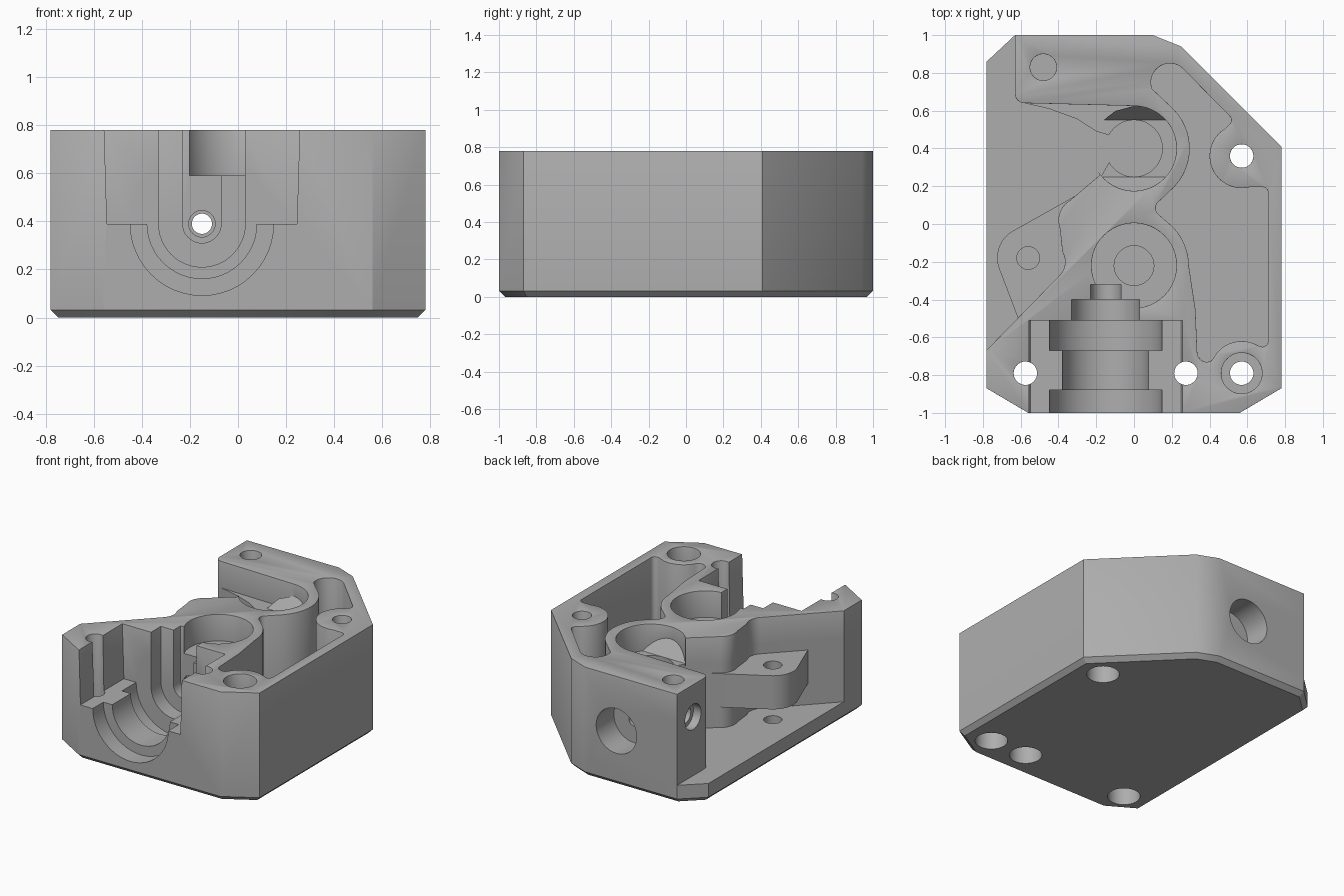
import bpy, bmesh
from math import radians, cos, sin, ceil

TOP, FLOOR, STEP, AXIS = 0.78, 0.13, 0.59, 0.39   # main heights

old = bpy.data.objects.get("Cube")
if old:
    bpy.data.objects.remove(old, do_unlink=True)

grey = bpy.data.materials.new("cast_grey")
grey.use_nodes = True
colour = (0.42, 0.42, 0.42, 1)
grey.diffuse_color = colour
grey.node_tree.nodes["Principled BSDF"].inputs["Base Color"].default_value = colour


def arc(cx, cy, r, a0, a1):
    n = max(3, ceil(abs(a1 - a0) / 7.5))
    angles = [radians(a0 + (a1 - a0) * i / n) for i in range(n + 1)]
    return [(cx + r * cos(a), cy + r * sin(a)) for a in angles]


def circle(cx, cy, r):
    return arc(cx, cy, r, 0, 360)[:-1]


def prism(name, path, lo, hi, axis="z"):
    """Solid swept from a closed profile along one axis."""
    place = {"z": lambda a, b, t: (a, b, t),
             "y": lambda a, b, t: (a, t, b),
             "x": lambda a, b, t: (t, a, b)}[axis]
    bm = bmesh.new()
    ends = [[bm.verts.new(place(a, b, t)) for a, b in path] for t in (lo, hi)]
    for end in ends:
        bm.faces.new(end)
    n = len(path)
    for i in range(n):
        j = (i + 1) % n
        bm.faces.new((ends[0][i], ends[0][j], ends[1][j], ends[1][i]))
    bmesh.ops.recalc_face_normals(bm, faces=bm.faces)
    mesh = bpy.data.meshes.new(name)
    bm.to_mesh(mesh)
    bm.free()
    obj = bpy.data.objects.new(name, mesh)
    bpy.context.collection.objects.link(obj)
    return obj


def combine(target, tool, mode="DIFFERENCE"):
    tool.hide_render = True
    mod = target.modifiers.new("cut", "BOOLEAN")
    mod.operation, mod.solver, mod.object = mode, "EXACT", tool
    graph = bpy.context.evaluated_depsgraph_get()
    mesh = bpy.data.meshes.new_from_object(target.evaluated_get(graph))
    target.modifiers.clear()
    target.data = mesh
    bpy.data.objects.remove(tool, do_unlink=True)


def cut(path, lo, hi, axis="z"):
    combine(housing, prism("cutter", path, lo, hi, axis))


# Outer block with a chamfered base
outline = [(-0.78, -0.87), (-0.56, -1), (0.56, -1), (0.78, -0.87), (0.78, 0.41),
           (0.25, 0.94), (0.1, 1), (-0.63, 1), (-0.78, 0.86)]
housing = prism("housing", outline, 0, TOP)
bm = bmesh.new()
bm.from_mesh(housing.data)
base_edges = [e for e in bm.edges if all(v.co.z < 0.01 for v in e.verts)]
bmesh.ops.bevel(bm, geom=base_edges, offset=0.032, segments=1, affect="EDGES")
bm.to_mesh(housing.data)
bm.free()

# Open side pocket: upper part, then the narrower lower part
side_wall = (arc(-0.28, 0.02, 0.12, 120, 200) + arc(-0.47, -0.2, 0.105, 30, -45)
             + [(-0.9, -0.79), (-0.9, 1.1), (-0.63, 1.1)] + arc(-0.58, 0.69, 0.05, 180, 270))
cut(side_wall + [(0, 0.625), (-0.1, 0.598), (-0.17, 0.54), (-0.2, 0.45), (-0.2, 0.3), (-0.18, 0.26)],
    STEP, 0.9)
cut(side_wall + [(-0.45, 0.61), (-0.3, 0.555), (-0.2, 0.49), (-0.13, 0.47),
                 (-0.1, 0.4), (-0.13, 0.33), (-0.17, 0.26)], FLOOR, STEP)

# Deep pocket winding around the screw bosses
pocket = (arc(0.19, 0.75, 0.1, 200, 45) + arc(0.485, 0.55, 0.03, 45, -30)
          + arc(0.57, 0.36, 0.17, 120, 285) + arc(0.68, 0.165, 0.03, 100, 0)
          + arc(0.68, -0.62, 0.03, 0, -100) + arc(0.57, -0.79, 0.17, 60, 150)
          + arc(0.385, -0.68, 0.05, 300, 180) + [(0.325, -0.45)]
          + arc(0, -0.22, 0.29, 0, 52) + arc(0.16, 0.085, 0.045, 230, 120)
          + arc(0, 0.4, 0.295, -50, 45))
cut(pocket, FLOOR, 0.9)

# Floating side tab
tab = (arc(-0.56, -0.18, 0.165, 120, 195)
       + [(-0.61, -0.51), (-0.5, -0.46), (-0.3, -0.2), (-0.3, 0.155)])
combine(housing, prism("tab", tab, 0.28, 0.52), "UNION")

# Rear gear seat with sloped sides and its shaft bore
seat = prism("seat", circle(0, 0.4, 0.225), STEP, 0.9)
slopes = [(0.25, STEP), (0.55, STEP), (0.63, 0.7), (0.63, 1), (0.17, 1), (0.17, 0.7)]
combine(seat, prism("slopes", slopes, -0.5, 0.5, "x"), "INTERSECT")
combine(housing, seat)
cut(circle(0, 0.4, 0.15), FLOOR, STEP + 0.02)

# Front gear seat
cut(circle(0, -0.22, 0.225), STEP, 0.9)
cut(circle(0, -0.22, 0.105), FLOOR, 0.7)

# Front recess with stepped round groove
cut([(-0.545, AXIS), (0.245, AXIS), (0.26, 0.9), (-0.56, 0.9)], -1.1, -0.51, "y")
for radius, lo, hi in [(0.298, -1.1, -0.88), (0.228, -0.9, -0.65), (0.298, -0.67, -0.51)]:
    cut(circle(-0.15, AXIS, radius), lo, hi, "y")
for radius, lo, hi in [(0.18, -0.52, -0.4), (0.08, -0.42, -0.32)]:
    slot = arc(-0.15, AXIS, radius, 180, 360) + [(-0.15 + radius, 0.9), (-0.15 - radius, 0.9)]
    cut(slot, lo, hi, "y")

# Feed channel from front to back
cut(circle(-0.15, AXIS, 0.055), -0.34, -0.3, "y")
cut(circle(-0.15, AXIS, 0.042), -0.34, 1.1, "y")
cut(circle(-0.15, AXIS, 0.16), 0.8, 1.1, "y")

# Screw holes through the body, counterbored from below
for x, y in [(-0.575, -0.79), (0.275, -0.79), (0.57, -0.79), (0.57, 0.36)]:
    cut(circle(x, y, 0.062), -0.1, 0.9)
    cut(circle(x, y, 0.108), -0.1, 0.2)
cut(circle(0.57, -0.79, 0.108), 0.6, 0.9)

# Blind holes: tab, rear corner and side
cut(circle(-0.56, -0.18, 0.06), 0.06, 0.6)
cut(circle(-0.48, 0.83, 0.07), 0.45, 0.9)
cut(circle(0.82, 0.55, 0.09), -0.7, -0.57, "x")
cut(circle(0.82, 0.55, 0.06), -0.7, -0.3, "x")

# Softened rim around the top face
bm = bmesh.new()
bm.from_mesh(housing.data)
bmesh.ops.remove_doubles(bm, verts=bm.verts, dist=0.0005)
rim = [e for e in bm.edges if all(abs(v.co.z - TOP) < 0.001 for v in e.verts)
       and len(e.link_faces) == 2 and e.calc_face_angle(0) > 1]
bmesh.ops.bevel(bm, geom=rim, offset=0.01, segments=2, profile=0.5,
                affect="EDGES", clamp_overlap=True)
bm.to_mesh(housing.data)
bm.free()

housing.data.materials.clear()
housing.data.materials.append(grey)
bpy.context.view_layer.objects.active = housing
housing.select_set(True)
bpy.ops.object.shade_smooth_by_angle(angle=radians(30))
